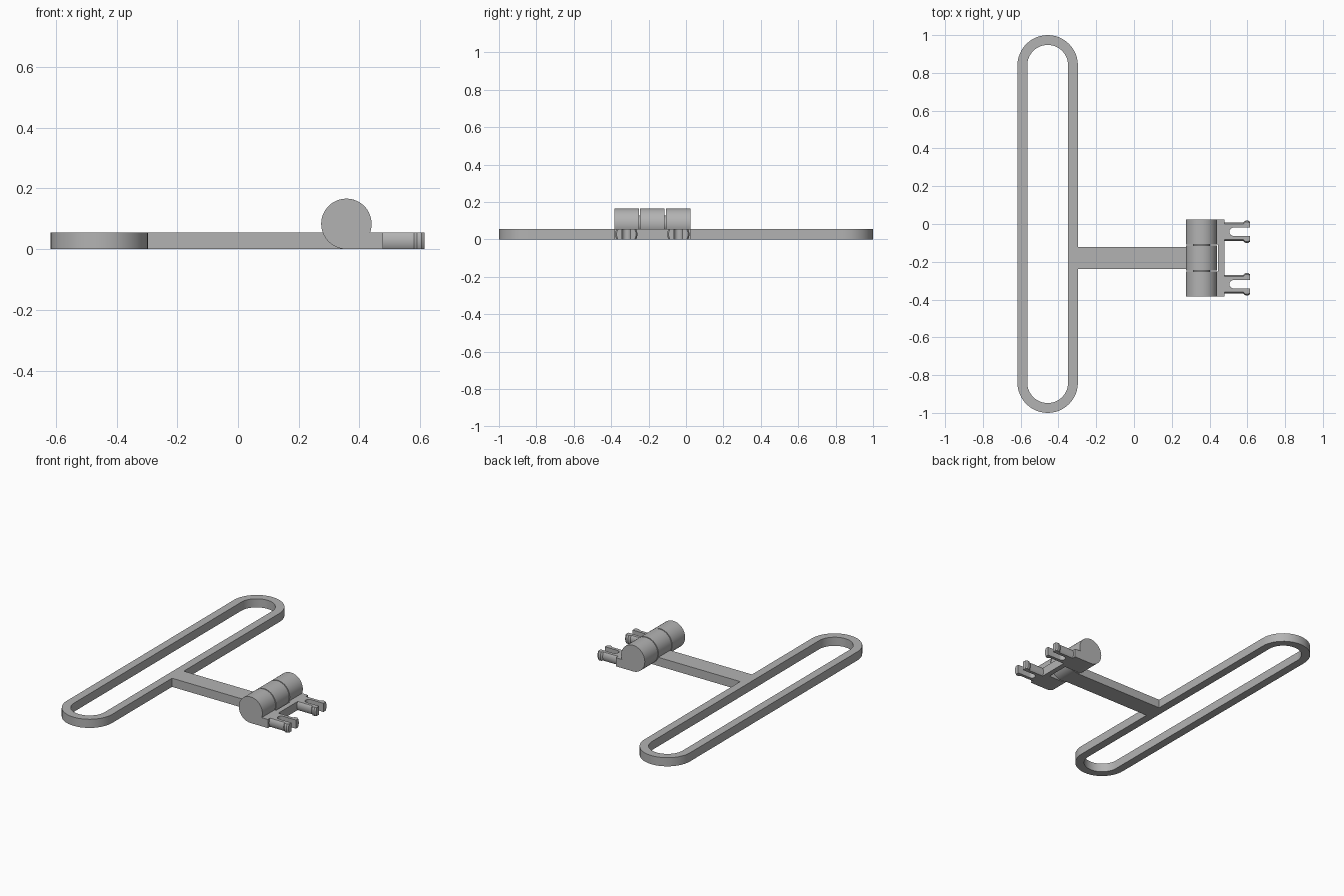
import bpy, bmesh
from math import sin, cos, pi, asin, radians
from mathutils import Vector

cube = bpy.data.objects.get("Cube")
if cube:
    bpy.data.objects.remove(cube, do_unlink=True)

T = 0.055             # thickness of the flat parts
MID = -0.18           # y centre of arm and hinge
R, HX = 0.083, 0.357  # hinge radius and axis x
PLATE_X = 0.478

grey = bpy.data.materials.new("plain grey")
grey.use_nodes = True
grey.diffuse_color = (0.45, 0.45, 0.45, 1)
grey.node_tree.nodes["Principled BSDF"].inputs["Base Color"].default_value = (0.45, 0.45, 0.45, 1)


def finish(name, bm):
    bmesh.ops.recalc_face_normals(bm, faces=bm.faces)
    mesh = bpy.data.meshes.new(name)
    bm.to_mesh(mesh)
    bm.free()
    mesh.materials.append(grey)
    ob = bpy.data.objects.new(name, mesh)
    bpy.context.collection.objects.link(ob)
    return ob


def smooth(ob):
    bpy.ops.object.select_all(action='DESELECT')
    ob.select_set(True)
    bpy.context.view_layer.objects.active = ob
    bpy.ops.object.shade_smooth_by_angle(angle=radians(30))


def prism(name, points, offset):
    """Extrude a closed outline of 3D points along offset."""
    bm = bmesh.new()
    face = bm.faces.new([bm.verts.new(p) for p in points])
    ext = bmesh.ops.extrude_face_region(bm, geom=[face], use_keep_orig=True)
    verts = [g for g in ext["geom"] if isinstance(g, bmesh.types.BMVert)]
    bmesh.ops.translate(bm, verts=verts, vec=offset)
    return finish(name, bm)


def box(name, x0, x1, y0, y1, z0=0, z1=T):
    pts = [(x0, y0, z0), (x1, y0, z0), (x1, y1, z0), (x0, y1, z0)]
    return prism(name, pts, (0, 0, z1 - z0))


def arc(cx, cy, r, a0, a1, n):
    return [(cx + r * cos(a0 + (a1 - a0) * i / n),
             cy + r * sin(a0 + (a1 - a0) * i / n)) for i in range(n + 1)]


# Long rounded handle loop
def stadium(r):
    return arc(-0.457, 0.84, r, 0, pi, 24) + arc(-0.457, -0.84, r, pi, 2 * pi, 24)


bm = bmesh.new()
rings = [[bm.verts.new((x, y, z)) for x, y in stadium(r)]
         for r, z in ((0.16, 0), (0.16, T), (0.108, T), (0.108, 0))]
count = len(rings[0])
for k in range(4):
    a, b = rings[k], rings[(k + 1) % 4]
    for i in range(count):
        j = (i + 1) % count
        bm.faces.new((a[i], a[j], b[j], b[i]))
smooth(finish("handle_loop", bm))

# Arm from the loop to the middle knuckle
box("arm", -0.30, HX, MID - 0.059, MID + 0.059)


# Hinge knuckles
def knuckle(name, outline, y0, y1):
    smooth(prism(name, [(x, y0, z) for x, z in outline], (0, y1 - y0, 0)))


knuckle("middle_knuckle", arc(HX, R, R, 0, 2 * pi, 64)[:-1], MID - 0.066, MID + 0.066)
start = asin((T - R) / R)
side = arc(HX, R, R, start, 1.5 * pi, 56) + [(PLATE_X, 0), (PLATE_X, T)]
knuckle("front_knuckle", side, MID - 0.203, MID - 0.072)
knuckle("back_knuckle", side, MID + 0.072, MID + 0.203)
knuckle("hinge_pin", arc(HX, R, 0.045, 0, 2 * pi, 32)[:-1], MID - 0.1, MID + 0.1)

# Strip joining the outer knuckles
box("pin_plate", 0.445, PLATE_X, MID - 0.073, MID + 0.073)


# Split snap pins with a lipped end, flattened above and below
def snap_pin(name, y):
    profile = [(0.47, 0.05), (0.58, 0.05), (0.59, 0.059), (0.605, 0.059), (0.615, 0.052)]
    bm = bmesh.new()
    n = 48
    loops = [[bm.verts.new((x, y + r * cos(2 * pi * i / n), T / 2 + r * sin(2 * pi * i / n)))
              for i in range(n)] for x, r in profile]
    for a, b in zip(loops, loops[1:]):
        for i in range(n):
            j = (i + 1) % n
            bm.faces.new((a[i], a[j], b[j], b[i]))
    bm.faces.new(loops[0])
    bm.faces.new(loops[-1])
    for z, normal in ((0, (0, 0, -1)), (T, (0, 0, 1))):
        geom = bm.verts[:] + bm.edges[:] + bm.faces[:]
        bmesh.ops.bisect_plane(bm, geom=geom, plane_co=Vector((0, 0, z)),
                               plane_no=Vector(normal), clear_outer=True)
        bmesh.ops.holes_fill(bm, edges=[e for e in bm.edges if e.is_boundary], sides=0)
    pin = finish(name, bm)
    outline = arc(0.527, y, 0.022, pi / 2, 1.5 * pi, 12) + [(0.7, y - 0.022), (0.7, y + 0.022)]
    cutter = prism("slot_cutter", [(px, py, -0.1) for px, py in outline], (0, 0, 0.3))
    cutter.hide_render = True
    mod = pin.modifiers.new("slot", 'BOOLEAN')
    mod.operation, mod.solver, mod.object = 'DIFFERENCE', 'EXACT', cutter
    bpy.ops.object.select_all(action='DESELECT')
    pin.select_set(True)
    bpy.context.view_layer.objects.active = pin
    bpy.ops.object.modifier_apply(modifier=mod.name)
    bpy.data.objects.remove(cutter, do_unlink=True)
    smooth(pin)


snap_pin("front_snap_pin", MID - 0.139)
snap_pin("back_snap_pin", MID + 0.139)
